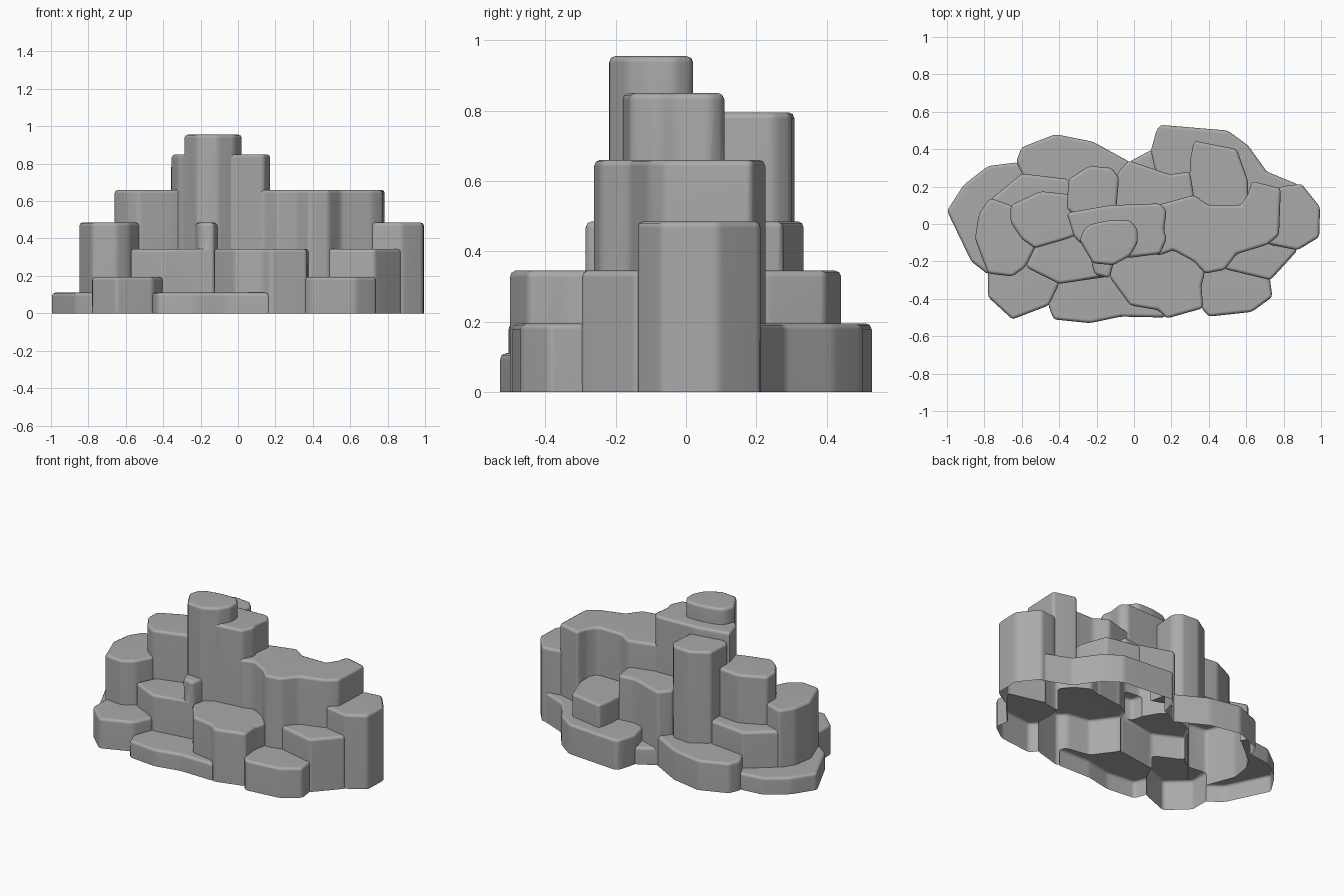
import bpy, bmesh
from math import radians

old = bpy.data.objects.get("Cube")
if old:
    bpy.data.objects.remove(old, do_unlink=True)

rock = bpy.data.materials.new("rock grey")
rock.use_nodes = True
grey = (0.4, 0.4, 0.4, 1)
rock.diffuse_color = grey
rock.node_tree.nodes["Principled BSDF"].inputs["Base Color"].default_value = grey

parts = bpy.data.collections.new("rock_columns")
bpy.context.scene.collection.children.link(parts)


def column(name, top, outline):
    """Flat-topped rock column with softened edges, reaching a little below ground."""
    depth = -0.05 - 0.01 * len(parts.objects)
    bm = bmesh.new()
    base = bm.faces.new([bm.verts.new((x, y, depth)) for x, y in outline])
    grown = bmesh.ops.extrude_face_region(bm, geom=[base], use_keep_orig=True)["geom"]
    for v in grown:
        if isinstance(v, bmesh.types.BMVert):
            v.co.z = top
    bmesh.ops.recalc_face_normals(bm, faces=bm.faces)
    edges = [e for e in bm.edges if max(v.co.z for v in e.verts) > 0]
    bmesh.ops.bevel(bm, geom=edges, offset=0.018, segments=2, profile=0.5,
                    affect='EDGES', clamp_overlap=True)
    bmesh.ops.recalc_face_normals(bm, faces=bm.faces)
    mesh = bpy.data.meshes.new(name)
    bm.to_mesh(mesh)
    bm.free()
    ob = bpy.data.objects.new(name, mesh)
    ob.hide_render = True
    parts.objects.link(ob)
    return ob


# Low outer shelves; each one runs on beneath its taller neighbours
column("right_shelf", .11, [(-1, .07), (-.91, .21), (-.78, .31), (-.62, .33), (-.5, .25),
                            (-.55, -.15), (-.7, -.24), (-.78, -.27), (-.87, -.2)])
column("front_shelf", .11, [(-.46, -.43), (-.43, -.51), (-.235, -.53), (-.07, -.495),
                            (.17, -.5), (.1, -.3), (-.1, -.2), (-.4, -.25)])
column("back_notch", .11, [(-.03, .33), (.1, .4), (.2, .35), (.15, .2), (0, .2)])
column("front_right_step", .195, [(-.78, -.25), (-.78, -.39), (-.65, -.51), (-.455, -.435),
                                  (-.4, -.32), (-.45, -.2), (-.65, -.2)])
column("front_left_step", .195, [(.36, -.45), (.4, -.495), (.63, -.47), (.74, -.39),
                                 (.725, -.28), (.6, -.2), (.3, -.2)])
column("back_right_step", .195, [(-.6, .27), (-.63, .335), (-.6, .41), (-.42, .48),
                                 (-.22, .44), (-.02, .33), (-.05, .2), (-.5, .15)])
column("back_left_step", .195, [(.11, .3), (.09, .39), (.12, .5), (.14, .53), (.5, .5),
                                (.61, .42), (.71, .28), (.88, .21), (.7, .1), (.2, .1)])

# Middle ledges
column("front_ledge", .345, [(-.13, -.285), (-.11, -.2), (0, -.1), (.25, -.1), (.38, -.26),
                             (.36, -.33), (.37, -.45), (.175, -.505), (.13, -.46),
                             (-.02, -.435)])
column("front_right_ledge", .345, [(-.5, -.05), (-.53, -.13), (-.58, -.23), (-.4, -.32),
                                   (-.13, -.28), (-.1, -.15), (-.3, -.02)])
column("front_left_ledge", .345, [(.5, -.1), (.48, -.24), (.73, -.3), (.875, -.14),
                                  (.8, -.05)])
column("back_right_ledge", .345, [(-.77, .13), (-.6, .27), (-.35, .24), (-.3, .1),
                                  (-.6, 0), (-.7, 0)])
column("back_left_ledge", .345, [(.3, .28), (.3, .34), (.32, .445), (.55, .4), (.61, .23),
                                 (.61, .1), (.4, 0), (.25, .1)])

# Shoulders
column("right_shoulder", .485, [(-.85, -.08), (-.83, .05), (-.77, .14), (-.66, .1), (-.5, 0),
                                (-.53, -.13), (-.58, -.23), (-.65, -.28), (-.78, -.265)])
column("left_shoulder", .485, [(.7, .15), (.785, .2), (.895, .215), (.995, .09),
                               (.99, -.07), (.875, -.14), (.72, -.11), (.65, 0)])
column("back_shoulder", .485, [(-.09, .27), (-.03, .34), (.19, .265), (.3, .28), (.32, .15),
                               (.3, .05), (-.1, .05)])
column("front_spur", .485, [(-.2, -.12), (-.23, -.2), (-.21, -.27), (-.13, -.29),
                            (-.11, -.21), (-.05, -.12)])

# Upper plateaus
column("right_plateau", .66, [(-.66, .1), (-.5, .175), (-.36, .16), (-.25, .1), (-.28, -.05),
                              (-.36, -.08), (-.53, -.13), (-.6, -.08), (-.66, .01)])
column("left_plateau", .66, [(.05, .08), (.32, .155), (.4, .1), (.57, .1), (.61, .16),
                             (.63, .23), (.785, .19), (.775, -.06), (.715, -.11),
                             (.55, -.16), (.485, -.245), (.38, -.265), (.32, -.2),
                             (.21, -.14), (.13, -.17), (.05, -.1)])

# Summit
column("back_pillar", .795, [(-.36, .08), (-.35, .24), (-.24, .31), (-.12, .3), (-.08, .25),
                             (-.09, .13), (-.1, .05), (-.3, .04)])
column("summit_step", .85, [(-.36, .06), (-.13, .1), (.14, .11), (.175, .07), (.16, -.03),
                            (.175, -.08), (.14, -.16), (-.02, -.18), (-.2, -.18),
                            (-.32, -.07)])
peak = column("peak", .955, [(-.29, -.09), (-.27, -.03), (-.23, 0), (-.13, .02), (-.02, .02),
                             (.02, -.03), (.02, -.1), (-.02, -.17), (-.11, -.22),
                             (-.22, -.21)])

# Fuse all columns into one shell
parts.objects.unlink(peak)
bpy.context.scene.collection.objects.link(peak)
fuse = peak.modifiers.new("fuse", 'BOOLEAN')
fuse.operation = 'UNION'
fuse.operand_type = 'COLLECTION'
fuse.collection = parts
fuse.solver = 'EXACT'
bpy.context.view_layer.update()
graph = bpy.context.evaluated_depsgraph_get()
shell = bpy.data.meshes.new_from_object(peak.evaluated_get(graph))
shell.name = "rock_outcrop"

# Cut at ground level, leaving the underside open
bm = bmesh.new()
bm.from_mesh(shell)
bmesh.ops.bisect_plane(bm, geom=bm.verts[:] + bm.edges[:] + bm.faces[:],
                       plane_co=(0, 0, 0), plane_no=(0, 0, 1), clear_inner=True)
bm.to_mesh(shell)
bm.free()
shell.materials.clear()
shell.materials.append(rock)

for ob in list(parts.objects) + [peak]:
    bpy.data.objects.remove(ob, do_unlink=True)
bpy.data.collections.remove(parts)

outcrop = bpy.data.objects.new("rock_outcrop", shell)
bpy.context.scene.collection.objects.link(outcrop)
for ob in bpy.context.selected_objects:
    ob.select_set(False)
outcrop.select_set(True)
bpy.context.view_layer.objects.active = outcrop
bpy.ops.object.shade_smooth_by_angle(angle=radians(50))
normals = outcrop.modifiers.new("even_normals", 'WEIGHTED_NORMAL')
normals.keep_sharp = True
